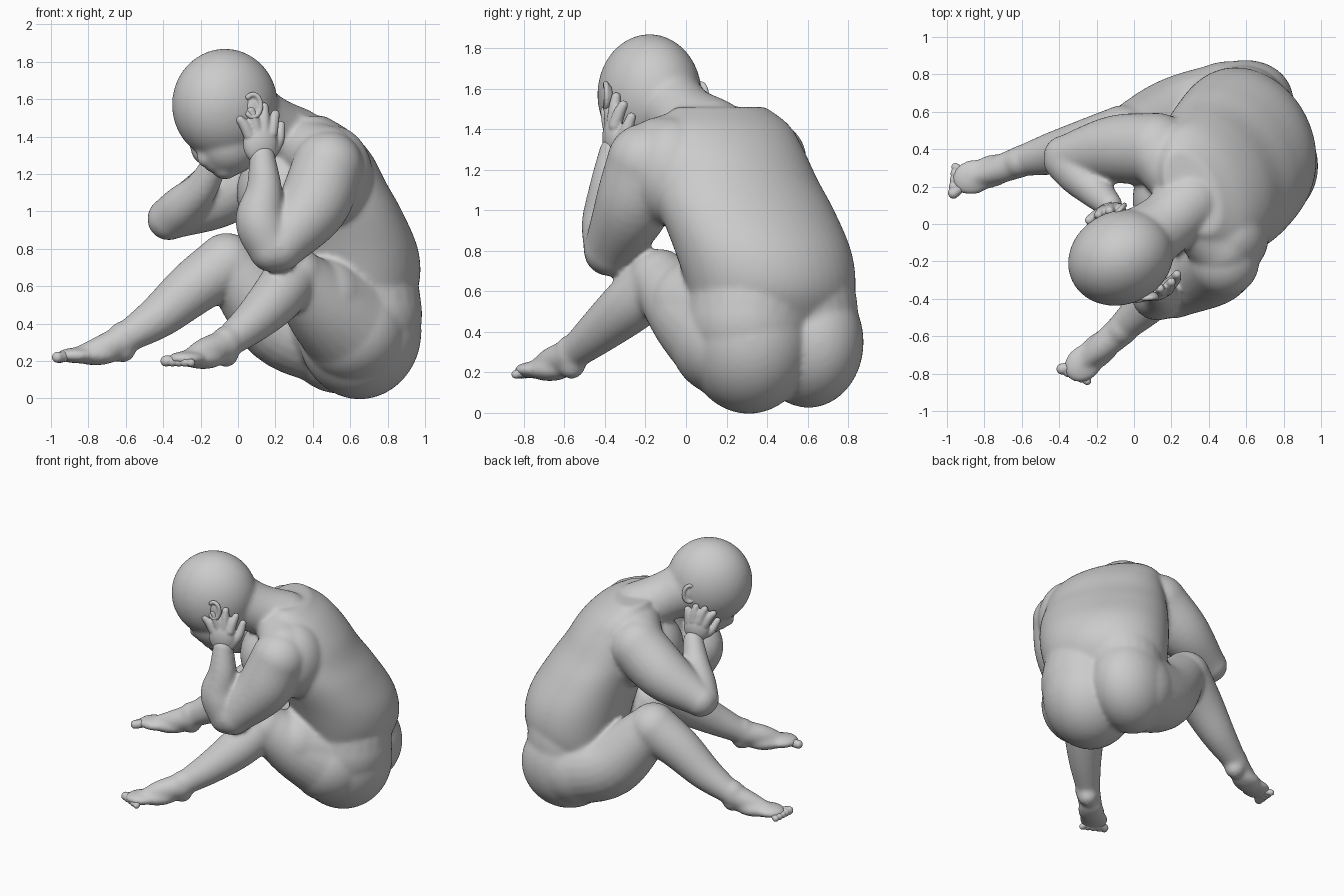
import bpy, bmesh, math
from mathutils import Vector, Matrix

cube = bpy.data.objects.get("Cube")
if cube:
    bpy.data.objects.remove(cube, do_unlink=True)

skin = bpy.data.materials.new("clay_grey")
skin.use_nodes = True
GREY = (0.6, 0.6, 0.6, 1)
skin.diffuse_color = GREY
for node in skin.node_tree.nodes:
    if node.type == 'BSDF_PRINCIPLED':
        node.inputs["Base Color"].default_value = GREY
        node.inputs["Roughness"].default_value = 0.7

FACING = math.atan2(-0.43, -0.9)      # direction the sitter looks, in plan


def ball(bm, centre, radii, yaw=0.0):
    """Ellipsoid with its first radius along the yaw direction."""
    m = Matrix.Translation(centre) @ Matrix.Rotation(yaw, 4, 'Z') @ Matrix.Diagonal((*radii, 1))
    bmesh.ops.create_icosphere(bm, subdivisions=4, radius=1, matrix=m)


def loft(bm, rings):
    """Closed skin over a list of equal rings of points."""
    rows = [[bm.verts.new(p) for p in ring] for ring in rings]
    n = len(rows[0])
    for a, b in zip(rows, rows[1:]):
        for i in range(n):
            bm.faces.new((a[i], a[(i + 1) % n], b[(i + 1) % n], b[i]))
    bm.faces.new(rows[0][::-1])
    bm.faces.new(rows[-1])


def smooth_path(points, steps=6):
    """Catmull-Rom interpolation of equal-length tuples."""
    p = [Vector(q) for q in points]
    p = [2 * p[0] - p[1]] + p + [2 * p[-1] - p[-2]]
    out = []
    for a, b, c, d in zip(p, p[1:], p[2:], p[3:]):
        for k in range(steps):
            t = k / steps
            out.append(0.5 * (2 * b + (c - a) * t + (2 * a - 5 * b + 4 * c - d) * t * t
                              + (3 * b - a - 3 * c + d) * t ** 3))
    return out + [p[-2]]


def limb(bm, *points):
    """Round tapered tube with rounded ends, through (x, y, z, radius) points."""
    path = smooth_path(points)
    pos = [q.to_3d() for q in path]
    normal = Vector((0.31, 0.52, 0.8))
    rings = []
    for i, q in enumerate(path):
        t = (pos[min(i + 1, len(pos) - 1)] - pos[max(i - 1, 0)]).normalized()
        normal = (normal - t * normal.dot(t)).normalized()
        side = t.cross(normal)
        rings.append([pos[i] + q.w * (normal * math.cos(u) + side * math.sin(u))
                      for u in (2 * math.pi * k / 24 for k in range(24))])
    loft(bm, rings)
    for q in (path[0], path[-1]):
        ball(bm, q.to_3d(), (q.w, q.w, q.w))


def finish(name, bm, voxel, iterations):
    """Fuse the overlapping masses into one smooth skin."""
    bmesh.ops.recalc_face_normals(bm, faces=bm.faces)
    mesh = bpy.data.meshes.new(name)
    bm.to_mesh(mesh)
    bm.free()
    mesh.materials.append(skin)
    for poly in mesh.polygons:
        poly.use_smooth = True
    obj = bpy.data.objects.new(name, mesh)
    bpy.context.scene.collection.objects.link(obj)
    fuse = obj.modifiers.new("fuse", 'REMESH')
    fuse.mode = 'VOXEL'
    fuse.voxel_size = voxel
    fuse.use_smooth_shade = True
    relax = obj.modifiers.new("relax", 'SMOOTH')
    relax.factor = 0.5
    relax.iterations = iterations


body = bmesh.new()

# Torso: horizontal oval sections (z, centre x, centre y, half width, half depth)
sections = [(0.20, 0.50, 0.41, 0.25, 0.16), (0.32, 0.53, 0.41, 0.34, 0.25),
            (0.46, 0.57, 0.42, 0.39, 0.315), (0.62, 0.60, 0.42, 0.43, 0.355),
            (0.80, 0.58, 0.38, 0.45, 0.365), (1.00, 0.515, 0.30, 0.45, 0.34),
            (1.15, 0.455, 0.24, 0.43, 0.315), (1.30, 0.41, 0.20, 0.40, 0.28),
            (1.42, 0.36, 0.18, 0.35, 0.22), (1.51, 0.31, 0.17, 0.24, 0.13)]
spin = Matrix.Rotation(FACING, 3, 'Z')
rings = []
for z, cx, cy, wide, deep in smooth_path(sections):
    rings.append([Vector((cx, cy, z)) + spin @ Vector((deep * math.cos(u), wide * math.sin(u), 0))
                  for u in (2 * math.pi * k / 48 for k in range(48))])
loft(body, rings)

# Buttocks, reaching up into the small of the back
ball(body, (0.65, 0.31, 0.36), (0.335, 0.315, 0.365), FACING)
limb(body, (0.67, 0.31, 0.45, 0.315), (0.66, 0.32, 0.56, 0.31), (0.63, 0.33, 0.70, 0.29))
ball(body, (0.545, 0.605, 0.35), (0.32, 0.26, 0.325), FACING)
limb(body, (0.57, 0.60, 0.42, 0.255), (0.58, 0.58, 0.54, 0.265), (0.58, 0.53, 0.68, 0.27))

# Chest, shoulder blades and the slopes from neck to shoulder
ball(body, (0.23, 0.10, 1.10), (0.23, 0.27, 0.25), FACING)
ball(body, (0.50, -0.07, 1.19), (0.22, 0.22, 0.27), FACING)
ball(body, (0.20, 0.36, 1.19), (0.21, 0.20, 0.27), FACING)
limb(body, (0.29, 0.06, 1.37, 0.15), (0.47, -0.13, 1.29, 0.17))
limb(body, (0.25, 0.20, 1.37, 0.14), (0.14, 0.36, 1.29, 0.17))

# Neck and head: cranium, jaw, cheeks, nose, lips, chin
limb(body, (0.30, 0.12, 1.38, 0.18), (0.17, 0.0, 1.45, 0.17), (0.03, -0.10, 1.53, 0.19))
ball(body, (-0.07, -0.18, 1.57), (0.29, 0.25, 0.30), FACING)
ball(body, (-0.05, -0.18, 1.37), (0.18, 0.17, 0.18), FACING)
ball(body, (-0.15, -0.22, 1.40), (0.12, 0.15, 0.09), FACING)
limb(body, (-0.19, -0.245, 1.35, 0.03), (-0.18, -0.24, 1.28, 0.042))
ball(body, (-0.13, -0.215, 1.24), (0.05, 0.06, 0.03), FACING)
ball(body, (-0.07, -0.20, 1.215), (0.065, 0.065, 0.045), FACING)

# Left leg
limb(body, (0.62, 0.22, 0.45, 0.26), (0.46, 0.04, 0.53, 0.225))
limb(body, (0.62, 0.20, 0.36, 0.28), (0.46, 0.03, 0.50, 0.225), (0.31, -0.13, 0.66, 0.15))
limb(body, (0.29, -0.14, 0.65, 0.15), (0.20, -0.28, 0.53, 0.14),
     (0.08, -0.42, 0.41, 0.113), (-0.055, -0.55, 0.30, 0.083))
# Right leg
limb(body, (0.50, 0.59, 0.34, 0.28), (0.22, 0.55, 0.42, 0.235), (-0.04, 0.47, 0.71, 0.16))
limb(body, (-0.06, 0.47, 0.72, 0.165), (-0.24, 0.42, 0.59, 0.147),
     (-0.42, 0.38, 0.44, 0.118), (-0.59, 0.34, 0.33, 0.085))

# Left arm
limb(body, (0.48, -0.20, 1.24, 0.19), (0.40, -0.26, 1.03, 0.19), (0.22, -0.37, 0.81, 0.135))
limb(body, (0.18, -0.38, 0.80, 0.125), (0.12, -0.38, 0.95, 0.135),
     (0.14, -0.38, 1.12, 0.097), (0.13, -0.36, 1.29, 0.07))
# Right arm
limb(body, (0.12, 0.40, 1.25, 0.195), (-0.11, 0.40, 1.09, 0.18), (-0.37, 0.36, 0.96, 0.115))
limb(body, (-0.37, 0.34, 0.96, 0.115), (-0.29, 0.26, 1.03, 0.115),
     (-0.20, 0.17, 1.12, 0.092), (-0.13, 0.10, 1.24, 0.07))


# Feet: heel, instep and sole pad fused to the leg, five toes from big to small
def foot(name, heel, instep, pad, big_toe, small_toe):
    h, p = Vector(heel), Vector(pad)
    yaw = math.atan2(p.y - h.y, p.x - h.x)
    limb(body, (h.x, h.y, h.z + 0.07, 0.082), (*heel, 0.068))
    limb(body, (h.x, h.y, h.z + 0.05, 0.085), (*instep, 0.073), (*pad, 0.045))
    ball(body, h.lerp(p, 0.6) - Vector((0, 0, 0.01)), (0.14, 0.088, 0.055), yaw)
    ball(body, pad, (0.115, 0.095, 0.042), yaw)
    bm = bmesh.new()
    for k in range(5):
        tip = Vector(big_toe).lerp(Vector(small_toe), k / 4)
        r = 0.03 - 0.002 * k
        back = tip.lerp(p, 0.75)
        limb(bm, (*back, r * 0.8), (*tip, r))
    finish(name, bm, 0.007, 2)


foot("left_toes", (-0.065, -0.565, 0.235), (-0.18, -0.665, 0.25), (-0.27, -0.745, 0.212),
     (-0.385, -0.775, 0.20), (-0.25, -0.84, 0.19))
foot("right_toes", (-0.615, 0.33, 0.26), (-0.74, 0.285, 0.26), (-0.86, 0.25, 0.23),
     (-0.965, 0.165, 0.22), (-0.955, 0.305, 0.21))
finish("body", body, 0.014, 12)

# Ears: a rim around a shallow cup
for name, x, y, tilt in (("left_ear", 0.08, -0.38, -0.35), ("right_ear", -0.08, 0.055, 0.35)):
    ear = bmesh.new()
    along = FACING + tilt
    ball(ear, (x, y, 1.56), (0.045, 0.02, 0.06), along)
    fwd = Vector((math.cos(along), math.sin(along), 0))
    out = Vector((0.02 * x, y + 0.17, 0)).normalized() * 0.016
    for k in range(21):
        u = math.radians(50 + k * 13)
        c = Vector((x, y, 1.565)) + out + fwd * 0.042 * math.cos(u) + Vector((0, 0, 0.06 * math.sin(u)))
        ball(ear, c, (0.014, 0.014, 0.014))
    finish(name, ear, 0.006, 3)


# Hands: palm, four curled fingers and a thumb
def hand(name, palm, radii, yaw, fingers, thumb):
    bm = bmesh.new()
    ball(bm, palm, radii, yaw)
    for root, tip in fingers:
        mid = (Vector(root) + Vector(tip)) / 2 + Vector((0, 0, 0.01))
        limb(bm, (*root, 0.033), (*mid, 0.03), (*tip, 0.024))
    limb(bm, *thumb)
    finish(name, bm, 0.008, 4)


hand("left_hand", (0.12, -0.355, 1.36), (0.095, 0.055, 0.11), 0.25,
     [((0.06, -0.38, 1.41), (0.01, -0.40, 1.49)), ((0.10, -0.37, 1.43), (0.07, -0.385, 1.54)),
      ((0.14, -0.36, 1.43), (0.14, -0.345, 1.56)), ((0.18, -0.35, 1.42), (0.20, -0.31, 1.52))],
     [(0.17, -0.34, 1.31, 0.038), (0.215, -0.30, 1.38, 0.033), (0.23, -0.27, 1.46, 0.024)])
hand("right_hand", (-0.13, 0.06, 1.32), (0.09, 0.055, 0.10), 0.25,
     [((-0.19, 0.05, 1.36), (-0.24, 0.02, 1.44)), ((-0.16, 0.07, 1.38), (-0.19, 0.05, 1.47)),
      ((-0.12, 0.08, 1.38), (-0.13, 0.07, 1.48)), ((-0.08, 0.08, 1.37), (-0.07, 0.08, 1.45))],
     [(-0.16, 0.05, 1.27, 0.034), (-0.21, 0.01, 1.30, 0.03), (-0.24, -0.03, 1.37, 0.023)])
